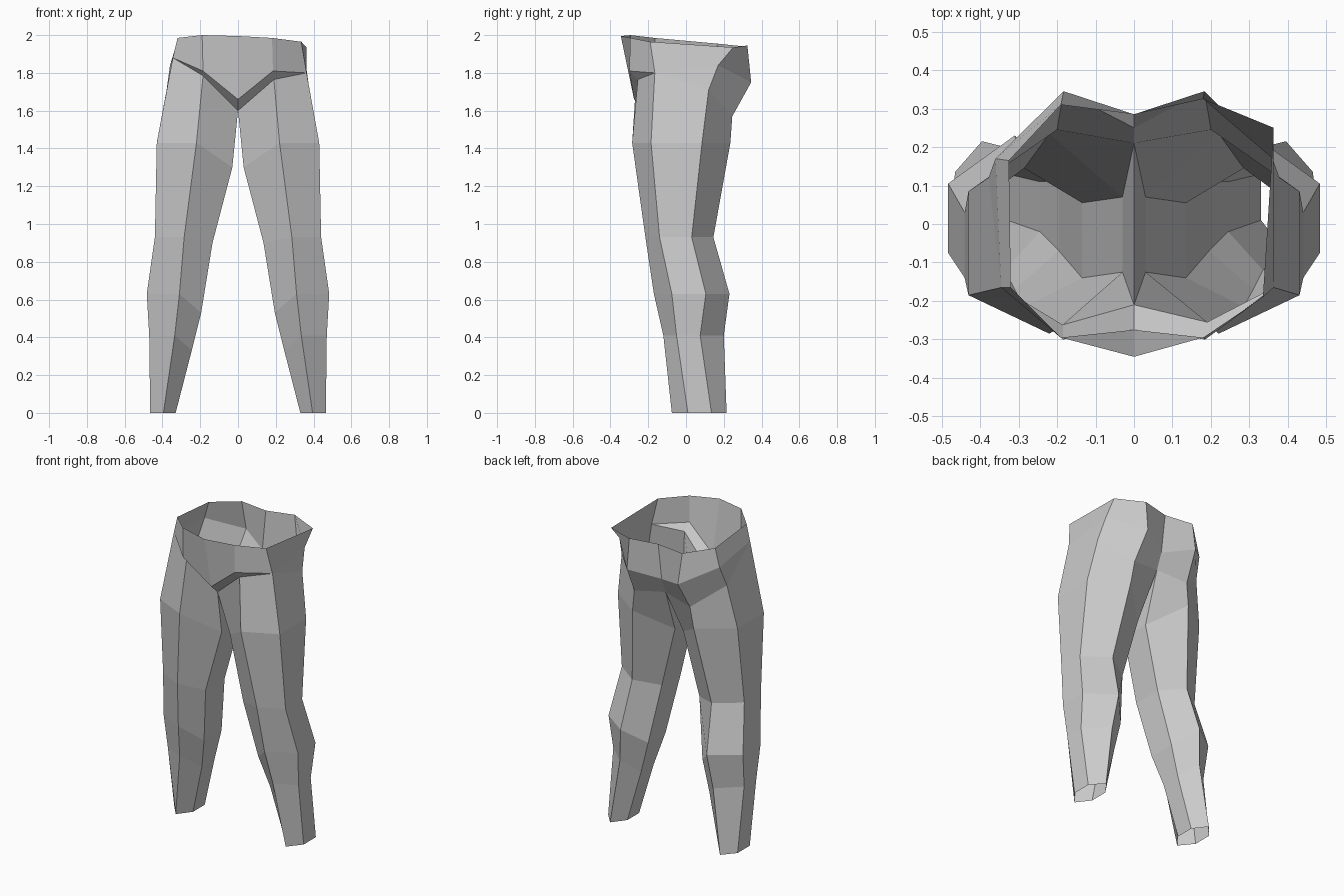
import bpy, bmesh

if "Cube" in bpy.data.objects:
    bpy.data.objects.remove(bpy.data.objects["Cube"])

# Leg rings: z, inner z, x inner/mid/outer, y front, outer front, outer back, back, inner back, inner front
RINGS = [
    (0.00, 0.00, .33, .395, .465, -.075, .01, .135, .215, .13, .01),
    (0.41, 0.33, .245, .335, .47, -.12, -.05, .075, .20, .11, -.02),
    (0.63, 0.53, .195, .31, .483, -.17, -.075, .105, .23, .11, -.07),
    (0.93, 0.90, .135, .285, .44, -.215, -.14, .03, .145, .055, -.14),
    (1.43, 1.30, .03, .22, .43, -.285, -.185, .085, .235, .07, -.125),
]
# Slightly different waist on each side: front, side front, side back, back
WAIST = {
    1: [(.18, -.295, 1.985), (.335, -.19, 1.965), (.363, .25, 1.935), (.18, .325, 1.945)],
    -1: [(.19, -.295, 2.0), (.32, -.165, 1.985), (.325, .165, 1.955), (.19, .31, 1.94)],
}
CORNER = {1: (.363, -.165, 1.80), -1: (.345, -.165, 1.88)}
LEG_FRONT = {1: (.19, -.255, 1.765), -1: (.185, -.262, 1.785)}

bm = bmesh.new()


def vert(p, s=1):
    return bm.verts.new((p[0] * s, p[1], p[2]))


def ring_points(z, zi, xi, xm, xo, yf, yof, yob, yb, yib, yif):
    return [(xm, yf, z), (xo, yof, z), (xo, yob, z),
            (xm, yb, z), (xi, yib, zi), (xi, yif, zi)]


# Shared centre line: crotch seam, lower seat edge and waist
seam_front, seam_back = vert((0, -.21, 1.60)), vert((0, .21, 1.60))
low_front, low_back = vert((0, -.275, 1.66)), vert((0, .25, 1.70))
top_front, top_back = vert((0, -.345, 1.995)), vert((0, .285, 1.94))

for s in (1, -1):
    # Six-sided leg tube, open at the hem
    rings = [[vert(p, s) for p in ring_points(*r)] for r in RINGS]
    front, corner = vert(LEG_FRONT[s], s), vert(CORNER[s], s)
    side, back = vert((.378, .12, 1.71), s), vert((.20, .245, 1.57), s)
    rings.append([front, corner, side, back, seam_back, seam_front])
    for a, b in zip(rings, rings[1:]):
        for i in range(6):
            j = (i + 1) % 6
            bm.faces.new((a[i], a[j], b[j], b[i]))

    # Folds under the front panel and under the seat
    hip_front = vert((.185, -.30, 1.81), s)
    hip_side = vert((.36, .17, 1.84), s)
    hip_back = vert((.183, .345, 1.75), s)
    bm.faces.new((front, corner, hip_front))
    bm.faces.new((seam_front, front, hip_front, low_front))
    bm.faces.new((corner, side, hip_side))
    bm.faces.new((side, back, hip_back, hip_side))
    bm.faces.new((back, seam_back, low_back, hip_back))

    # Waist panels, open at the top
    waist = [top_front] + [vert(p, s) for p in WAIST[s]] + [top_back]
    hips = [low_front, hip_front, corner, hip_side, hip_back, low_back]
    for i in range(5):
        bm.faces.new((hips[i], hips[i + 1], waist[i + 1], waist[i]))

bmesh.ops.recalc_face_normals(bm, faces=bm.faces)
mesh = bpy.data.meshes.new("trousers")
bm.to_mesh(mesh)
bm.free()
bpy.context.collection.objects.link(bpy.data.objects.new("trousers", mesh))
